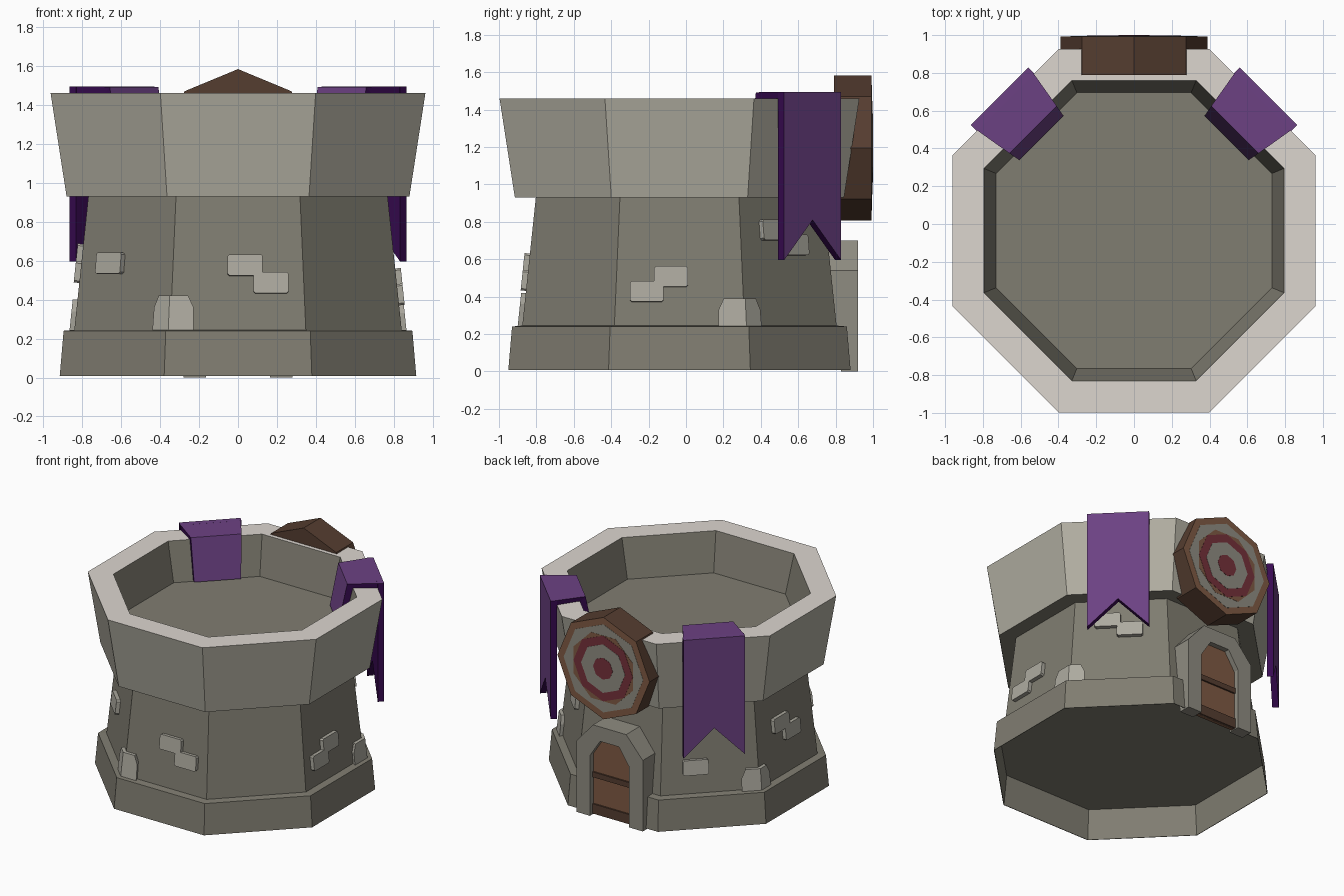
import bpy, bmesh, math
from mathutils import Matrix

if "Cube" in bpy.data.objects:
    bpy.data.objects.remove(bpy.data.objects["Cube"])

CY = -0.035          # tower axis sits slightly in front of the origin
C8 = math.cos(math.pi / 8)


def material(name, hexa):
    m = bpy.data.materials.new(name)
    rgb = [int(hexa[i:i + 2], 16) / 255 for i in (0, 2, 4)]
    lin = [c / 12.92 if c <= 0.04045 else ((c + 0.055) / 1.055) ** 2.4 for c in rgb]
    m.diffuse_color = (*lin, 1)
    m.use_nodes = True
    m.node_tree.nodes["Principled BSDF"].inputs["Base Color"].default_value = m.diffuse_color
    return m


STONE = material("dark stone", "807d71")
UPPER = material("upper stone", "b0ada0")
RIM = material("pale rim stone", "dcd6cf")
BRICK = material("light brick", "aeaba0")
FRAME = material("grey trim stone", "8f8c81")
PURPLE = material("purple cloth", "6c4183")
DARKPURPLE = material("dark purple cloth edge", "380a52")
WOOD = material("brown wood", "7f5a43")
DARKWOOD = material("dark brown wood", "553d30")
RED = material("red paint", "74303a")


def loft(name, rings, mats, matrix=Matrix()):
    """Skin closed rings; mats = [first cap, each band..., last cap]."""
    bm = bmesh.new()
    slots = list(dict.fromkeys(mats))
    vs = [[bm.verts.new(p) for p in r] for r in rings]
    n = len(rings[0])
    faces = [(bm.faces.new(vs[0]), mats[0])]
    for k in range(len(rings) - 1):
        for i in range(n):
            j = (i + 1) % n
            faces.append((bm.faces.new((vs[k][i], vs[k][j], vs[k + 1][j], vs[k + 1][i])), mats[k + 1]))
    faces.append((bm.faces.new(vs[-1]), mats[-1]))
    for f, m in faces:
        f.material_index = slots.index(m)
    bmesh.ops.recalc_face_normals(bm, faces=bm.faces)
    me = bpy.data.meshes.new(name)
    bm.to_mesh(me)
    bm.free()
    for m in slots:
        me.materials.append(m)
    ob = bpy.data.objects.new(name, me)
    ob.matrix_world = matrix
    bpy.context.collection.objects.link(ob)
    return ob


def octagon(apothem, z):
    r = apothem / C8
    return [(r * math.cos(math.pi / 8 + i * math.pi / 4),
             CY + r * math.sin(math.pi / 8 + i * math.pi / 4), z) for i in range(8)]


def slab_y(name, pts, y0, y1, mats):
    """Extrude an x-z outline along y."""
    return loft(name, [[(x, y, z) for x, z in pts] for y in (y0, y1)], mats)


def wall_frame(deg):
    """Local x = outward, y = along the wall, z = up."""
    return Matrix.Translation((0, CY, 0)) @ Matrix.Rotation(math.radians(deg), 4, 'Z')


def wall_r(z):
    return 0.84 - (z - 0.24) * 0.072 / 0.69


# Tower: hollow base, leaning body, flared parapet and sunken floor in one shell
profile = [(0.892, 0.237), (0.911, 0.008), (0.915, 0.008), (0.895, 0.24), (0.84, 0.245), (0.768, 0.93),
           (0.88, 0.93), (0.962, 1.46), (0.795, 1.46), (0.73, 1.17)]
loft("tower", [octagon(a, z) for a, z in profile],
     [STONE] * 7 + [UPPER, RIM, STONE, STONE])

# Raised bricks: wall angle, offset along wall, height
bricks = [(-90, 0.037, 0.575), (-90, 0.17, 0.485), (0, -0.175, 0.425), (0, -0.045, 0.505),
          (-135, -0.11, 0.585), (45, -0.09, 0.755), (45, 0.065, 0.675), (135, -0.1, 0.44),
          (180, -0.06, 0.63), (180, 0.06, 0.54)]
lean = Matrix.Rotation(-math.atan(0.072 / 0.69), 4, 'Y')
for deg, t, z in bricks:
    w, h, c = 0.09, 0.055, 0.01
    out = [(-w + c, -h), (w - c, -h), (w, -h + c), (w, h - c), (w - c, h), (-w + c, h), (-w, h - c), (-w, -h + c)]
    rings = [[(d, u, v) for u, v in out] for d in (-0.03, 0.029)]
    loft("brick", rings, [BRICK] * 3, wall_frame(deg) @ Matrix.Translation((wall_r(z), t, z)) @ lean)

# Corner stones wrapping the wall edges: angle, left width, right width, top
for deg, wl, wr, top in [(-112.5, 0.115, 0.13, 0.42), (22.5, 0.15, 0.115, 0.39), (157.5, 0.14, 0.11, 0.40)]:
    rings = []
    for z, cut in ((0.24, 0), (top - 0.06, 0.005), (top, 0.035)):
        x = (wall_r(z) + 0.025) / C8
        s = math.sin(math.pi / 8)
        a, b = wl - cut, wr - cut
        rings.append([(x, 0, z), (x - s * b, C8 * b, z), (x - 0.15, 0.03, z),
                      (x - 0.15, -0.03, z), (x - s * a, -C8 * a, z)])
    loft("corner_stone", rings, [BRICK] * 4, wall_frame(deg))


def edge_paint(ob):
    """Dark cloth on side, underside and wall-facing faces."""
    ob.data.materials.append(DARKPURPLE)
    for p in ob.data.polygons:
        if abs(p.normal.y) > 0.5 or p.normal.z < -0.3:
            p.material_index = len(ob.data.materials) - 1


# Two banners hung over the parapet on the back diagonals
for side, deg in (("right", 45), ("left", 135)):
    w = 0.215
    tail = [(-w, 0.595), (0, 0.81), (w, 0.595), (w, 1.495), (0, 1.495), (-w, 1.495)]
    edge_paint(loft(side + "_banner_tail", [[(r, t, z) for t, z in tail] for r in (0.962, 1.007)],
                    [DARKPURPLE, PURPLE, PURPLE], wall_frame(deg)))
    strip = [((0.98, 1.495), (0.98, 1.45), w), ((0.755, 1.492), (0.80, 1.45), 0.177),
             ((0.693, 1.18), (0.745, 1.18), 0.165)]
    edge_paint(loft(side + "_banner_fold",
                    [[(a[0], -h, a[1]), (a[0], h, a[1]), (b[0], h, b[1]), (b[0], -h, b[1])]
                     for a, b, h in strip], [PURPLE] * 4, wall_frame(deg)))


# Target board above the door, with thin painted plates
def disc(r, turn=0.0):
    return [(r * math.sin(turn + i * math.pi / 4), 1.195 + r * math.cos(turn + i * math.pi / 4)) for i in range(8)]


slab_y("target_board", disc(0.388), 0.79, 0.993, [DARKWOOD, DARKWOOD, WOOD])
plates = [("target_field", 0.335, 0, FRAME), ("target_chips", 0.27, math.pi / 8, WOOD),
          ("target_red_ring", 0.25, 0, RED), ("target_inner_field", 0.185, 0, FRAME),
          ("target_bullseye", 0.083, 0, RED)]
for i, (name, r, turn, m) in enumerate(plates):
    slab_y(name, disc(r, turn), 0.992, 0.9945 + i * 0.0015, [m] * 3)

# Arched stone door frame, plank door and dark cross bars
outer = [(0.28, 0), (0.28, 0.54), (0.14, 0.70)]
inner = [(0.165, 0), (0.165, 0.46), (0.08, 0.59)]


def mirrored(p):
    return [(-x, z) for x, z in reversed(p)]


arch = outer + mirrored(outer) + [(-x, z) for x, z in inner] + inner[::-1]
loft("door_frame", [[(x, 0.83 if z < 0.1 else 0.75, z) for x, z in arch], [(x, 0.92, z) for x, z in arch]],
     [FRAME] * 3)
panel = [(x, max(z, 0.008)) for x, z in inner + mirrored(inner)]
loft("door", [[(x, 0.85 if z < 0.1 else 0.76, z) for x, z in panel], [(x, 0.88, z) for x, z in panel]], [WOOD] * 3)
for z, h in ((0.045, 0.037), (0.305, 0.02)):
    slab_y("door_bar", [(-0.165, z - h), (0.165, z - h), (0.165, z + h), (-0.165, z + h)], 0.87, 0.892, [DARKWOOD] * 3)
